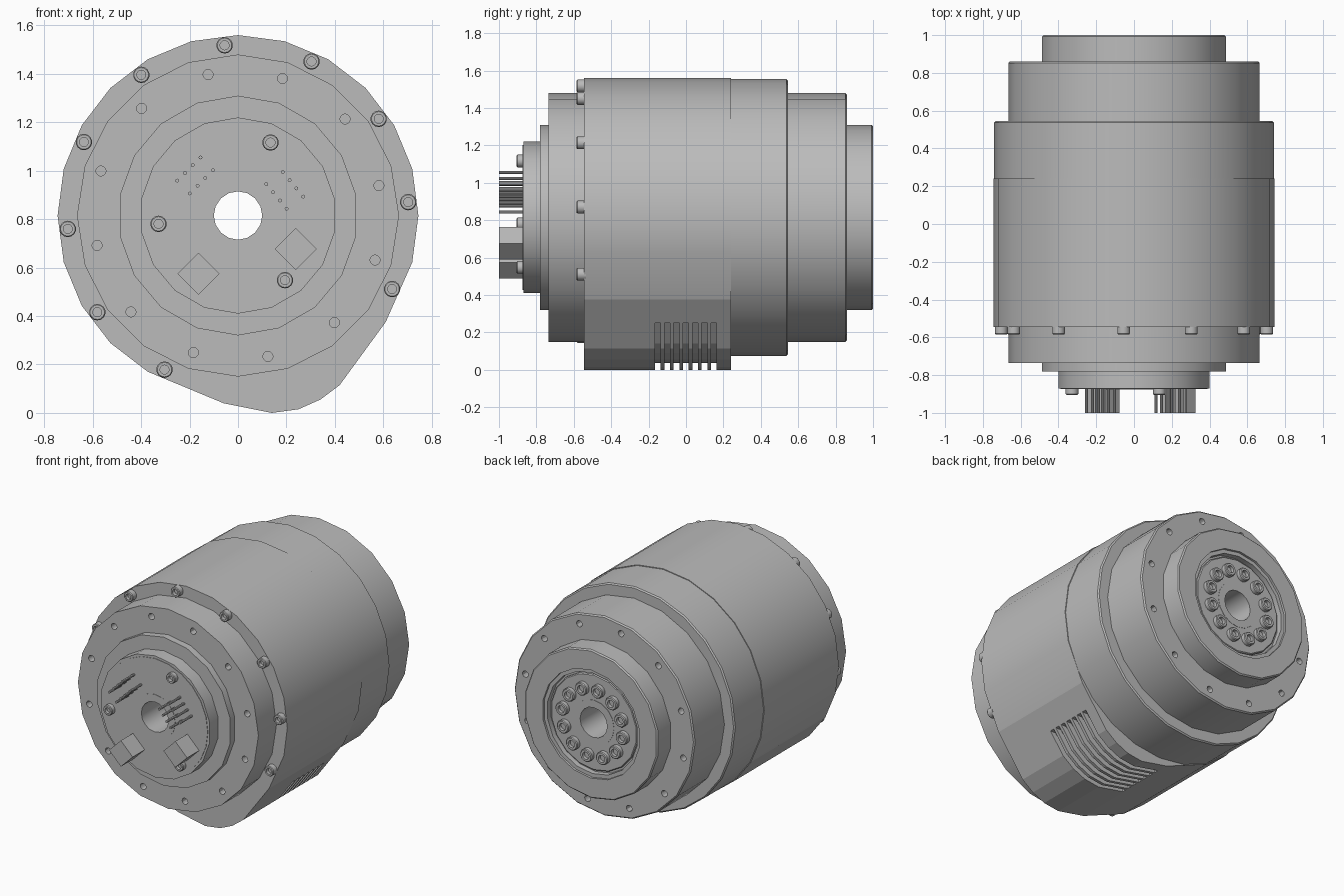
import bpy, bmesh
from math import sin, cos, pi, radians

if "Cube" in bpy.data.objects:
    bpy.data.objects.remove(bpy.data.objects["Cube"])

CZ = 0.815  # height of the motor axis

grey = bpy.data.materials.new("machined_grey")
grey.use_nodes = True
grey.diffuse_color = (0.5, 0.5, 0.5, 1)
grey.node_tree.nodes["Principled BSDF"].inputs["Base Color"].default_value = (0.5, 0.5, 0.5, 1)


def lathe(bm, profile, n, centre=(0, CZ), closed=True):
    """Spin (radius, y) points about an axis along y."""
    rings = []
    for r, y in profile:
        angles = [pi / 2 + 2 * pi * k / n for k in range(n)]
        rings.append([bm.verts.new((centre[0] + r * cos(a), y, centre[1] + r * sin(a))) for a in angles])
    pairs = list(zip(rings, rings[1:]))
    if closed:
        pairs.append((rings[-1], rings[0]))
    else:
        bm.faces.new(rings[0])
        bm.faces.new(rings[-1])
    for a, b in pairs:
        for k in range(n):
            j = (k + 1) % n
            bm.faces.new((a[k], a[j], b[j], b[k]))


def prism(bm, points, y0, y1):
    """Extrude an (x, z) outline along y."""
    a = [bm.verts.new((x, y0, z)) for x, z in points]
    b = [bm.verts.new((x, y1, z)) for x, z in points]
    bm.faces.new(a)
    bm.faces.new(b)
    for k in range(len(a)):
        j = (k + 1) % len(a)
        bm.faces.new((a[k], a[j], b[j], b[k]))


def finish(name, bm, cutter=None):
    bmesh.ops.recalc_face_normals(bm, faces=bm.faces)
    mesh = bpy.data.meshes.new(name)
    bm.to_mesh(mesh)
    bm.free()
    mesh.materials.append(grey)
    ob = bpy.data.objects.new(name, mesh)
    bpy.context.collection.objects.link(ob)
    bpy.ops.object.select_all(action="DESELECT")
    ob.select_set(True)
    bpy.context.view_layer.objects.active = ob
    if cutter:
        mod = ob.modifiers.new("cut", "BOOLEAN")
        mod.operation, mod.solver, mod.object = "DIFFERENCE", "EXACT", cutter
        bpy.ops.object.modifier_apply(modifier=mod.name)
        bpy.data.objects.remove(cutter)
    bpy.ops.object.shade_smooth_by_angle(angle=radians(30))
    return ob


def ring_points(radius, count, offset, skip=()):
    angles = [radians(offset) + 2 * pi * k / count for k in range(count) if k not in skip]
    return [(radius * cos(a), CZ + radius * sin(a)) for a in angles]


def tube(name, n, outer, y0, y1, chamfer=0.0, inner=0.12, cutter=None):
    bm = bmesh.new()
    profile = [(inner, y0), (outer, y0)]
    if chamfer:
        profile += [(outer, y1 - chamfer), (outer - chamfer, y1)]
    else:
        profile.append((outer, y1))
    lathe(bm, profile + [(inner, y1)], n)
    return finish(name, bm, cutter)


def hole_cutter(name, y0, y1):
    bm = bmesh.new()
    for c in ring_points(0.595, 12, 12):
        lathe(bm, [(0.021, y0), (0.021, y1)], 12, c, closed=False)
    ob = finish(name, bm)
    ob.hide_render = True
    return ob


def bolts(name, centres, base, tip, r):
    """Socket-head bolts standing from base to tip."""
    d = 1 if tip > base else -1
    bm = bmesh.new()
    for c in centres:
        lathe(bm, [(r * 0.55, tip - d * 0.022), (r * 0.55, tip), (r * 0.88, tip),
                   (r, tip - d * 0.005), (r, base - d * 0.01)], 14, c, closed=False)
    finish(name, bm)


# Main housing with flared underside, bore and cooling slots
outline = [(0.745 * cos(radians(a)), CZ + 0.745 * sin(radians(a))) for a in range(-15, 241, 15)]
outline += [(-0.06, 0.04), (0.14, 0), (0.25, 0.015), (0.34, 0.055), (0.42, 0.115), (0.61, 0.375)]
slot = [(0.53, 0.25), (0.48, 0.25), (0.385, 0.14), (0.32, 0.09), (0.245, 0.055),
        (0.14, 0.04), (-0.05, 0.07), (-0.05, -0.05), (0.53, -0.05)]
bm = bmesh.new()
lathe(bm, [(0.14, -0.7), (0.14, 0.4)], 20, closed=False)
for k in range(7):
    y = -0.151 + 0.05 * k
    prism(bm, slot, y - 0.015, y + 0.015)
cutter = finish("slot_cutter", bm)
cutter.hide_render = True
bm = bmesh.new()
prism(bm, outline, -0.545, 0.24)
housing = finish("main_housing", bm, cutter)
for p in housing.data.polygons:
    if p.center.z < 0.37:
        p.use_smooth = False

# Stepped front flanges
tube("front_flange", 20, 0.665, -0.735, -0.53, cutter=hole_cutter("front_holes", -0.8, -0.69))
tube("front_step", 18, 0.495, -0.78, -0.72)
tube("front_cap", 18, 0.405, -0.87, -0.77)
tube("circuit_board", 24, 0.388, -0.873, -0.865)

# Stepped rear body
tube("rear_housing", 24, 0.74, 0.23, 0.545, 0.008)
tube("rear_flange", 20, 0.665, 0.53, 0.86, 0.008, cutter=hole_cutter("rear_holes", 0.81, 0.9))
tube("output_collar", 18, 0.495, 0.84, 1.0, 0.008, inner=0.36)
tube("output_seal", 18, 0.37, 0.84, 0.985, inner=0.335)
tube("output_hub", 18, 0.32, 0.84, 0.97, 0.006)
tube("gap_floor", 18, 0.4, 0.84, 0.95, inner=0.3)

# Central through bore
bm = bmesh.new()
lathe(bm, [(0.1, -0.875), (0.15, -0.875), (0.15, 0.972), (0.1, 0.972)], 16)
finish("bore_sleeve", bm)

# Bolts
bolts("housing_bolts", ring_points(0.705, 12, 4.5, skip=(9, 10)), -0.545, -0.585, 0.034)
bolts("cap_bolts", ring_points(0.33, 3, 66), -0.87, -0.905, 0.034)
bolts("output_bolts", ring_points(0.225, 12, 10), 0.97, 1.0, 0.043)

# Square connectors
for name, x, z in (("left_connector", 0.238, 0.677), ("right_connector", -0.163, 0.575)):
    bm = bmesh.new()
    h = 0.087
    prism(bm, [(x + h, z), (x, z + h), (x - h, z), (x, z - h)], -1.0, -0.865)
    finish(name, bm)

# Pin headers, each a slanted grid of two rows by four
headers = (("right_pins", (-0.155, 1.055), (-0.032, -0.032), (0.052, -0.053)),
           ("left_pins", (0.185, 0.995), (0.028, -0.034), (-0.068, -0.05)))
for name, (x, z), (ax, az), (bx, bz) in headers:
    bm = bmesh.new()
    for i in range(4):
        for j in range(2):
            c = (x + i * ax + j * bx, z + i * az + j * bz)
            lathe(bm, [(0.008, -1.0), (0.008, -0.865)], 8, c, closed=False)
    finish(name, bm)
